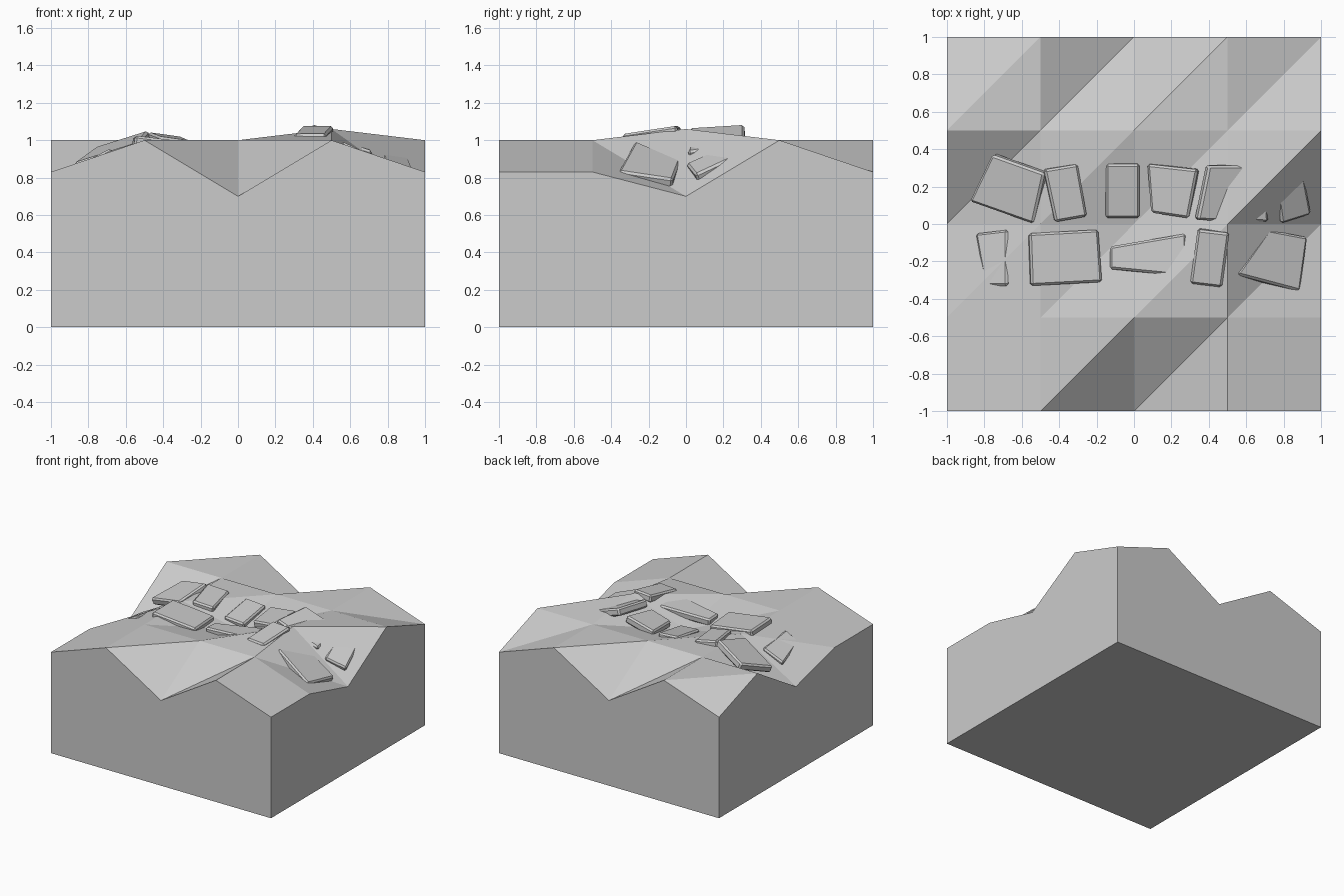
import bpy, bmesh
from mathutils import Matrix, Vector

if "Cube" in bpy.data.objects:
    bpy.data.objects.remove(bpy.data.objects["Cube"])

# Ground heights on a 5 x 5 grid, front row first
H = [[.83, 1, .70, 1, .83],
     [.83, 1, 1.0, 1, .83],
     [.70, 1, .90, 1.06, .70],
     [1.0, 1, 1.0, 1, 1.0],
     [.83, 1, .70, 1, .83]]


def ground(x, y):
    u, v = (x + 1) * 2, (y + 1) * 2
    i, j = min(int(u), 3), min(int(v), 3)
    u, v = u - i, v - j
    low = H[j][i] * (1 - u) + H[j][i + 1] * u
    high = H[j + 1][i] * (1 - u) + H[j + 1][i + 1] * u
    return low * (1 - v) + high * v


def finish(bm, name):
    bmesh.ops.recalc_face_normals(bm, faces=bm.faces)
    mesh = bpy.data.meshes.new(name)
    bm.to_mesh(mesh)
    bm.free()
    ob = bpy.data.objects.new(name, mesh)
    bpy.context.collection.objects.link(ob)
    return ob


# Faceted terrain block with vertical walls and flat base
bm = bmesh.new()
g = [[bm.verts.new((i / 2 - 1, j / 2 - 1, H[j][i])) for i in range(5)] for j in range(5)]
for j in range(4):
    for i in range(4):
        a, b, c, d = g[j][i], g[j][i + 1], g[j + 1][i + 1], g[j + 1][i]
        bm.faces.new((a, b, c))
        bm.faces.new((a, c, d))
rim = (g[0][:4] + [g[j][4] for j in range(4)] + g[4][:0:-1]
       + [g[j][0] for j in range(4, 0, -1)])
base = [bm.verts.new((v.co.x, v.co.y, 0)) for v in rim]
for k in range(16):
    n = (k + 1) % 16
    bm.faces.new((rim[k], rim[n], base[n], base[k]))
bm.faces.new(base[::-1])
finish(bm, "terrain_block")


# Paving stone: tilted bevelled slab following the ground
def stone(name, outline, plane=None, lift=.03, thick=.06):
    n = len(outline)
    cx = sum(p[0] for p in outline) / n
    cy = sum(p[1] for p in outline) / n
    if plane:
        cz, gx, gy = plane
    else:
        zs = [ground(*p) for p in outline]
        cz = sum(zs) / n + lift
        sxx = sum((p[0] - cx) ** 2 for p in outline)
        syy = sum((p[1] - cy) ** 2 for p in outline)
        sxy = sum((p[0] - cx) * (p[1] - cy) for p in outline)
        sxz = sum((p[0] - cx) * z for p, z in zip(outline, zs))
        syz = sum((p[1] - cy) * z for p, z in zip(outline, zs))
        det = sxx * syy - sxy * sxy
        gx, gy = (sxz * syy - syz * sxy) / det, (syz * sxx - sxz * sxy) / det
    down = Vector((gx, gy, -1)).normalized() * thick
    bm = bmesh.new()
    top = [bm.verts.new((x, y, cz + gx * (x - cx) + gy * (y - cy))) for x, y in outline]
    bot = [bm.verts.new(v.co + down) for v in top]
    bm.faces.new(top)
    bm.faces.new(bot[::-1])
    for k in range(n):
        m = (k + 1) % n
        bm.faces.new((top[k], bot[k], bot[m], top[m]))
    bmesh.ops.recalc_face_normals(bm, faces=bm.faces)
    bmesh.ops.bevel(bm, geom=bm.edges[:], offset=.012, segments=1, affect='EDGES')
    finish(bm, name)


# Back row of stones, left to right
stone("back_stone_1", [(-.88, .12), (-.54, 0), (-.48, .27), (-.76, .37)])
stone("back_stone_2", [(-.42, .01), (-.25, .04), (-.30, .32), (-.48, .29)], (1.02, -.15, .05))
stone("back_stone_3", [(-.15, .03), (.03, .03), (.03, .32), (-.15, .32)], lift=.025)
stone("back_stone_4", [(.09, .06), (.29, .03), (.34, .29), (.07, .32)], lift=.025)
stone("back_stone_5", [(.34, .02), (.72, .01), (.70, .31), (.40, .31)], (1.02, -.33, .13))
stone("back_stone_6", [(.79, .00), (.95, .05), (.90, .31), (.75, .28)], lift=.04)

# Front row of stones, left to right
stone("front_stone_1", [(-.80, -.33), (-.68, -.33), (-.68, -.03), (-.85, -.05)], lift=.03)
stone("front_stone_2", [(-.55, -.33), (-.17, -.31), (-.19, -.03), (-.56, -.05)], (1.0, -.12, -.02))
stone("front_stone_3", [(-.13, -.24), (.28, -.28), (.28, -.05), (-.13, -.12)], lift=.02)
stone("front_stone_4", [(.30, -.32), (.47, -.34), (.51, -.05), (.34, -.03)], (1.055, .02, .15))
stone("front_stone_5", [(.55, -.27), (.89, -.36), (.93, -.07), (.72, -.03)], (.88, -.50, -.08))
